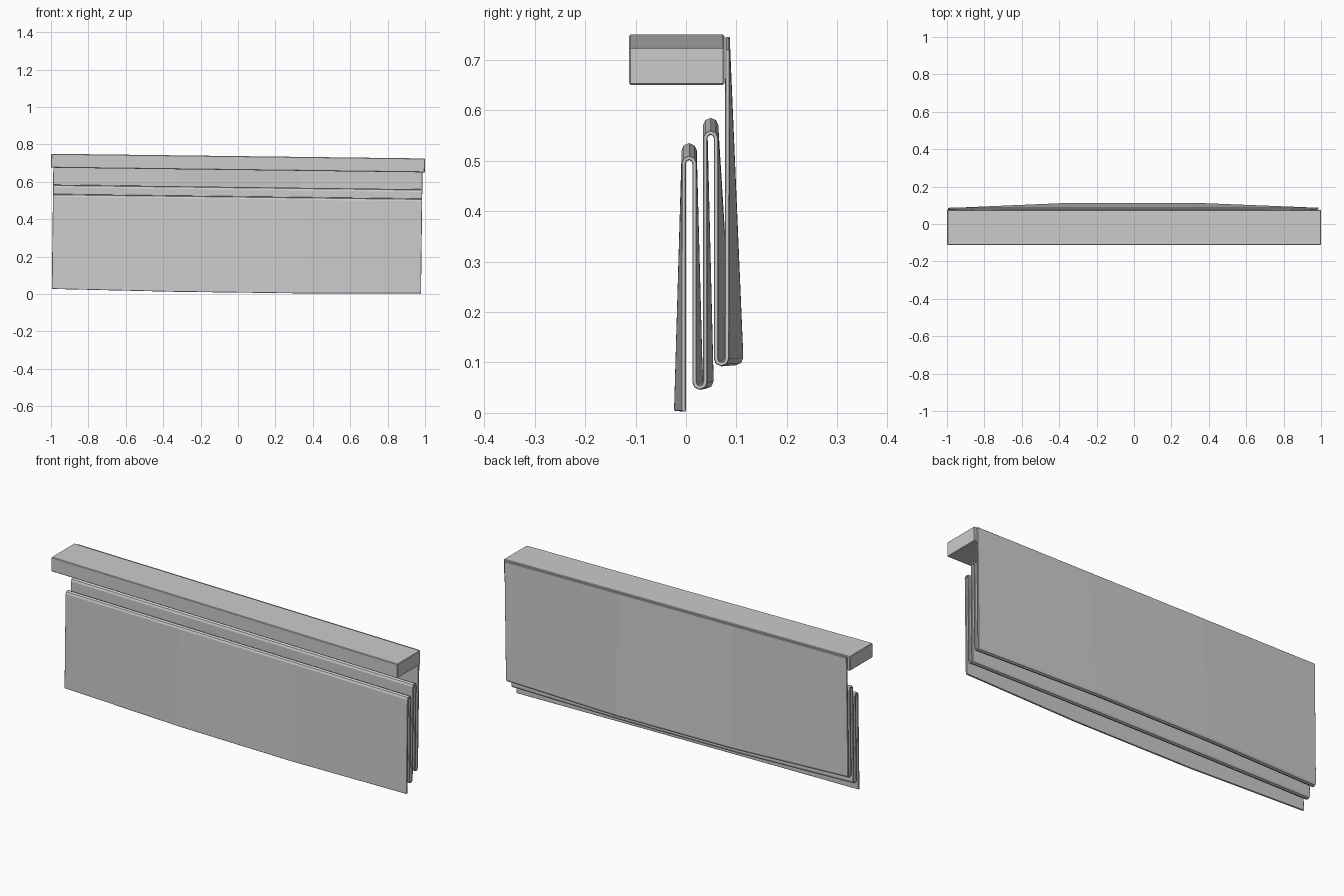
import bpy
import math
from mathutils import Matrix

if "Cube" in bpy.data.objects:
    bpy.data.objects.remove(bpy.data.objects["Cube"])

T = 0.009      # fabric thickness
R = 0.0107     # fold radius
TILT = Matrix.Translation((0, 0, 0.7)) @ Matrix.Rotation(0.0125, 4, 'Y') @ Matrix.Translation((0, 0, -0.7))


def fold(y, z_tip, up, bulge, sag):
    """Half-circle fold from y to y + 2R; each point is (y, z, bulge, sag)."""
    s = 1 if up else -1
    return [(y + R - R * math.cos(math.pi * i / 4),
             z_tip - s * R + s * R * math.sin(math.pi * i / 4), bulge, sag)
            for i in range(5)]


def finish(name, verts, faces):
    mesh = bpy.data.meshes.new(name)
    mesh.from_pydata(verts, [], faces)
    mesh.transform(TILT)
    obj = bpy.data.objects.new(name, mesh)
    bpy.context.collection.objects.link(obj)
    return obj


def bevel(obj, width):
    mod = obj.modifiers.new("soft_edges", 'BEVEL')
    mod.width = width
    mod.segments = 1
    mod.limit_method = 'ANGLE'
    mod.angle_limit = math.radians(50)


# Folded fabric: zigzag section, bowed outward across the middle columns
profile = [(-0.0045, 0.015, -0.0145, 0.007)]
profile += fold(-0.0045, 0.518, True, 0, 0)
profile += fold(0.0168, 0.0625, False, 0.012, 0.006)
profile += fold(0.0382, 0.568, True, 0, 0)
profile += fold(0.0596, 0.109, False, 0.028, 0.006)
profile.append((0.0825, 0.733, 0, 0))

columns = [(-0.987, 0), (-0.33, 1), (0.33, 1), (0.987, 0)]
verts = [(x, y + w * b, z - w * s) for x, w in columns for y, z, b, s in profile]
n = len(profile)
faces = [(c * n + i, c * n + i + 1, (c + 1) * n + i + 1, (c + 1) * n + i)
         for c in range(len(columns) - 1) for i in range(n - 1)]
fabric = finish("folded_fabric", verts, faces)
thick = fabric.modifiers.new("thickness", 'SOLIDIFY')
thick.thickness = T
thick.offset = 0
bevel(fabric, 0.0015)

# Head rail: slim box along the top
box = [(x, y, z) for x in (-0.999, 0.999) for y in (-0.113, 0.076) for z in (0.663, 0.7375)]
quads = [(0, 1, 3, 2), (4, 6, 7, 5), (0, 4, 5, 1), (2, 3, 7, 6), (0, 2, 6, 4), (1, 5, 7, 3)]
rail = finish("head_rail", box, quads)
bevel(rail, 0.003)
